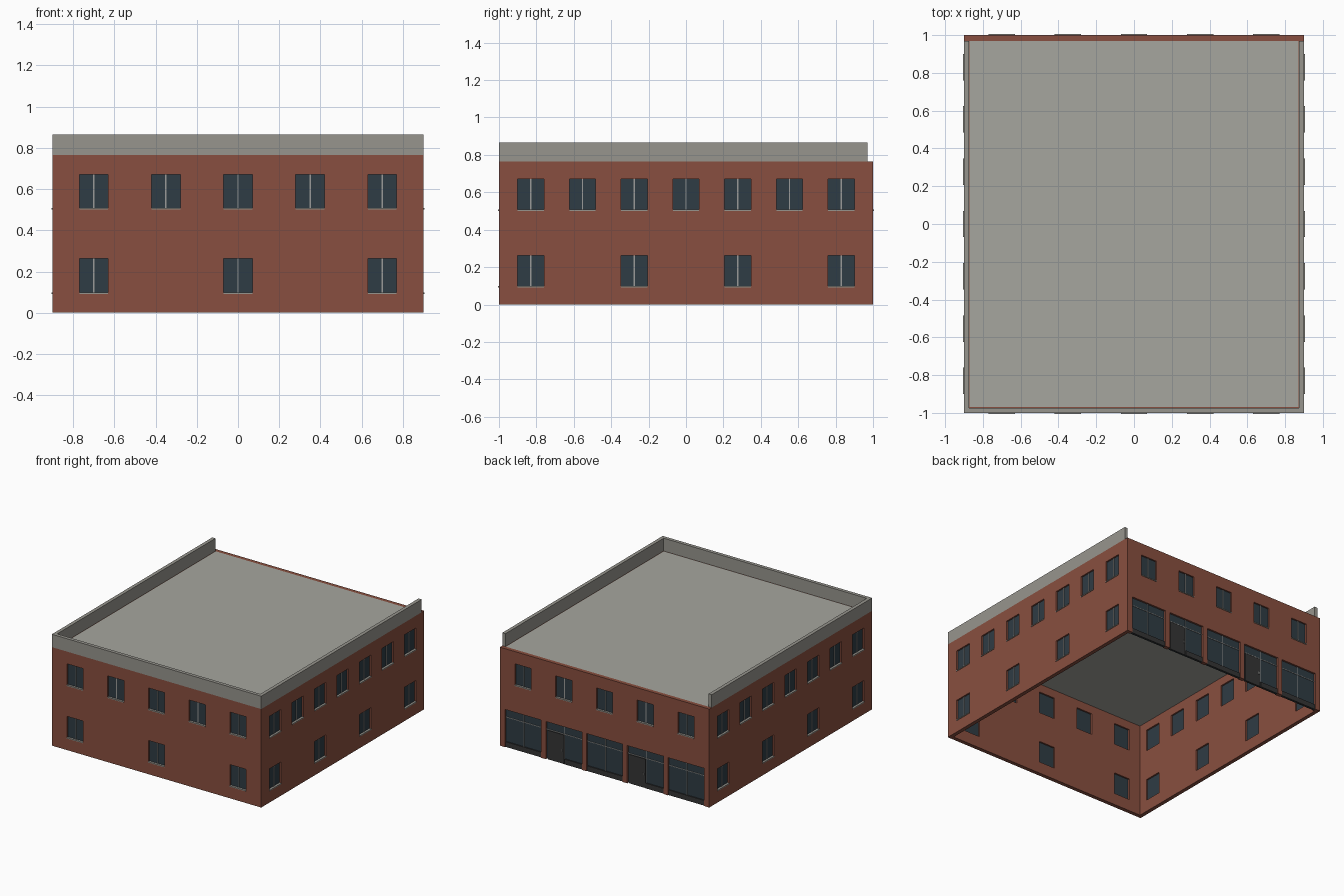
import bpy, bmesh, math

if "Cube" in bpy.data.objects:
    bpy.data.objects.remove(bpy.data.objects["Cube"])

W, D, H, T = 0.9, 1.0, 0.765, 0.03   # half width, half depth, wall height, wall thickness


def material(name, rgb):
    m = bpy.data.materials.new(name)
    m.diffuse_color = (*rgb, 1)
    m.use_nodes = True
    m.node_tree.nodes["Principled BSDF"].inputs["Base Color"].default_value = m.diffuse_color
    return m


BRICK = material("brick", (0.25, 0.078, 0.05))
STONE = material("stone", (0.31, 0.30, 0.27))
ROOF = material("roofing", (0.38, 0.38, 0.345))
GLASS = material("glass", (0.028, 0.045, 0.058))
METAL = material("metal", (0.33, 0.33, 0.32))
DARK = material("dark_metal", (0.035, 0.035, 0.035))


def finish(bm, name, mat, turn=0):
    me = bpy.data.meshes.new(name)
    bm.to_mesh(me)
    bm.free()
    me.materials.append(mat)
    ob = bpy.data.objects.new(name, me)
    ob.rotation_euler.z = turn
    bpy.context.collection.objects.link(ob)
    return ob


def boxes(name, mat, spans, turn=0):
    """One object from boxes given as (x0, x1, y0, y1, z0, z1)."""
    bm = bmesh.new()
    for x0, x1, y0, y1, z0, z1 in spans:
        vs = bmesh.ops.create_cube(bm, size=1)["verts"]
        bmesh.ops.scale(bm, verts=vs, vec=(x1 - x0, y1 - y0, z1 - z0))
        bmesh.ops.translate(bm, verts=vs, vec=((x0 + x1) / 2, (y0 + y1) / 2, (z0 + z1) / 2))
    return finish(bm, name, mat, turn)


def wall(name, half, dist, openings, turn):
    """Brick sheet with rectangular openings (u0, u1, z0, z1), thickened inwards."""
    us = sorted({-half, half} | {u for o in openings for u in o[:2]})
    zs = sorted({0, H} | {z for o in openings for z in o[2:]})
    bm = bmesh.new()
    for u0, u1 in zip(us, us[1:]):
        for z0, z1 in zip(zs, zs[1:]):
            u, z = (u0 + u1) / 2, (z0 + z1) / 2
            if any(a < u < b and c < z < d for a, b, c, d in openings):
                continue
            bm.faces.new([bm.verts.new((p, -dist, q)) for p, q in
                          ((u0, z0), (u1, z0), (u1, z1), (u0, z1))])
    bmesh.ops.remove_doubles(bm, verts=bm.verts, dist=1e-5)
    ob = finish(bm, name, BRICK, turn)
    mod = ob.modifiers.new("thickness", "SOLIDIFY")
    mod.thickness, mod.offset = T, -1


def facade(side, half, dist, turn, upper, lower, bays=()):
    wins = [(round(u - 0.07, 4), round(u + 0.07, 4), z, round(z + 0.17, 4))
            for us, z in ((upper, 0.5), (lower, 0.092)) for u in us]
    shops = [(round(u - 0.155, 4), round(u + 0.155, 4), 0, 0.293) for u in bays]
    wall(side + "_wall", half, dist, wins + shops, turn)
    y = -dist
    # window glass, centre bars and sills
    boxes(side + "_window_glass", GLASS,
          [(a, b, y + .012, y + .018, c, d) for a, b, c, d in wins], turn)
    boxes(side + "_window_bars", METAL,
          [((a + b) / 2 - .003, (a + b) / 2 + .003, y + .008, y + .012, c, d)
           for a, b, c, d in wins], turn)
    boxes(side + "_window_sills", STONE,
          [(a, b, y - .005, y + .012, c, c + .007) for a, b, c, d in wins], turn)


cols = [-0.7, -0.35, 0, 0.35, 0.7]
rows = [i * 0.2767 for i in range(-3, 4)]
facade("front", W, D, 0, cols, cols[::2])
facade("back", W, D, math.pi, cols, [], cols)
for side, sgn in (("right", 1), ("left", -1)):
    facade(side, D - T, W, sgn * math.pi / 2, rows, rows[::2])

# shopfront bays on the back, the second and fourth with a door
glass, bars, base, doors, handles = [], [], [], [], []
for i, u in enumerate(cols):
    a, b, y = u - 0.155, u + 0.155, -D
    glass.append((a, b, y + .014, y + .02, 0, .293))
    bars += [(a, b, y + .01, y + .014, .228, .233),
             (u - .002, u + .002, y + .01, y + .014, .04, .293)]
    has_door = i % 2 == 1
    base.append((u if has_door else a, b, y + .006, y + .024, 0, .04))
    if has_door:
        doors.append((a + .012, u - .004, y + .008, y + .024, 0, .225))
        handles.append((u - .022, u - .016, y + .003, y + .008, .095, .115))
boxes("shopfront_glass", GLASS, glass, math.pi)
boxes("shopfront_bars", METAL, bars, math.pi)
boxes("shopfront_base_panels", DARK, base, math.pi)
boxes("shop_doors", DARK, doors, math.pi)
boxes("door_handles", METAL, handles, math.pi)

# flat roof slab inside the walls
boxes("roof", ROOF, [(-W + T, W - T, -D + T, D - T, H - .03, H)])

# parapet on three sides, open at the back
P = 0.027
bm = bmesh.new()
outline = [(-W, D - T), (-W, -D), (W, -D), (W, D - T),
           (W - P, D - T), (W - P, -D + P), (-W + P, -D + P), (-W + P, D - T)]
v = [bm.verts.new((x, y, H)) for x, y in outline]
faces = [bm.faces.new([v[j] for j in q]) for q in ((0, 1, 6, 7), (1, 2, 5, 6), (2, 3, 4, 5))]
ext = bmesh.ops.extrude_face_region(bm, geom=faces, use_keep_orig=True)["geom"]
bmesh.ops.translate(bm, verts=[g for g in ext if isinstance(g, bmesh.types.BMVert)], vec=(0, 0, 0.1))
bmesh.ops.recalc_face_normals(bm, faces=bm.faces)
finish(bm, "parapet", STONE)
